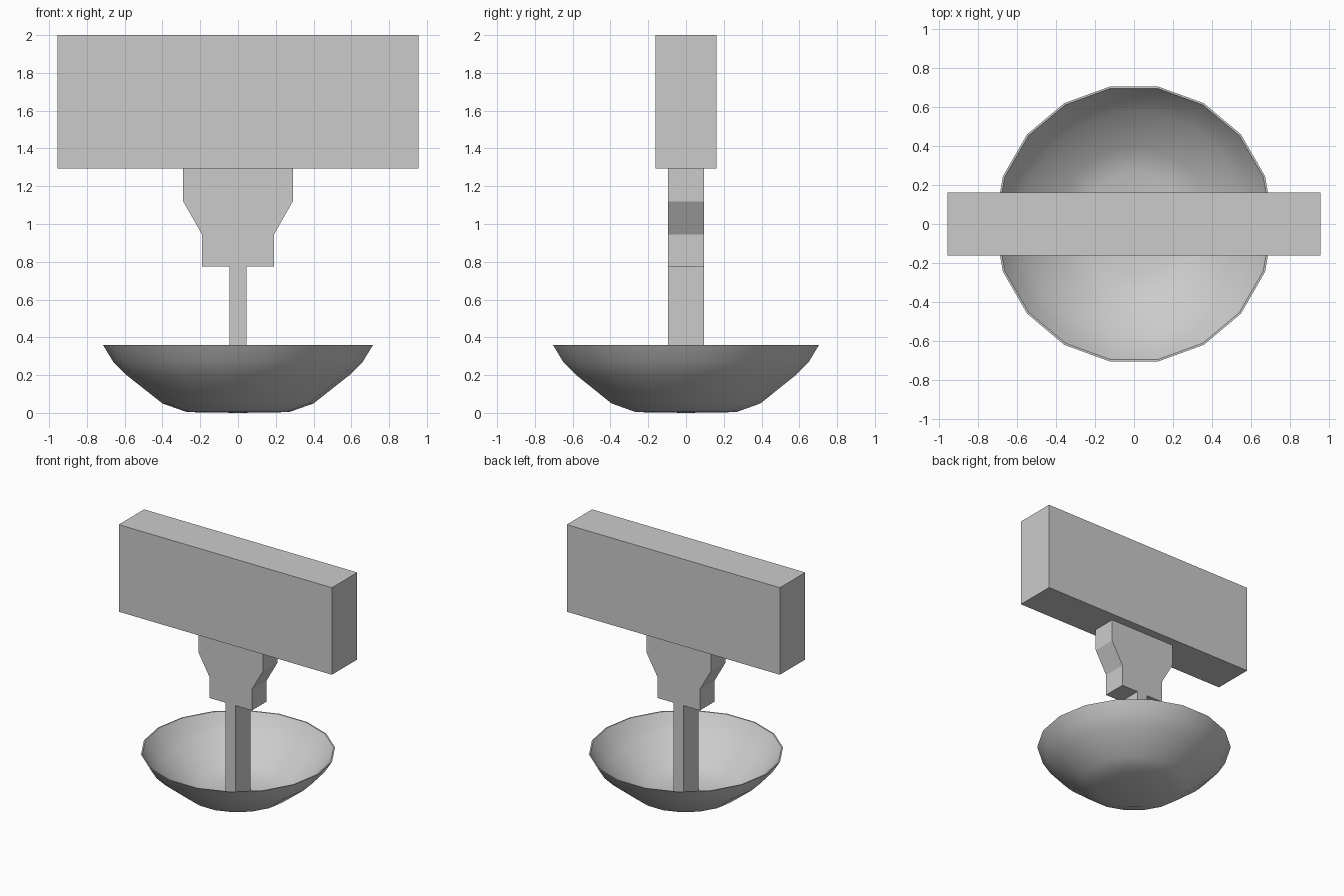
import bpy, bmesh, math

cube = bpy.data.objects.get("Cube")
if cube:
    bpy.data.objects.remove(cube, do_unlink=True)

grey = bpy.data.materials.new("plain grey")
grey.use_nodes = True
colour = (0.6, 0.6, 0.6, 1)
grey.diffuse_color = colour
grey.node_tree.nodes["Principled BSDF"].inputs["Base Color"].default_value = colour


def add_object(name, bm):
    bmesh.ops.recalc_face_normals(bm, faces=bm.faces[:])
    mesh = bpy.data.meshes.new(name)
    bm.to_mesh(mesh)
    bm.free()
    mesh.materials.append(grey)
    obj = bpy.data.objects.new(name, mesh)
    bpy.context.collection.objects.link(obj)
    return obj


def mirrored_plate(name, half_profile, half_depth):
    """Mirror an (x, z) half outline across x = 0 and extrude it along y."""
    outline = half_profile + [(-x, z) for x, z in reversed(half_profile)]
    bm = bmesh.new()
    face = bm.faces.new([bm.verts.new((x, -half_depth, z)) for x, z in outline])
    extruded = bmesh.ops.extrude_face_region(bm, geom=[face])["geom"]
    verts = [v for v in extruded if isinstance(v, bmesh.types.BMVert)]
    bmesh.ops.translate(bm, verts=verts, vec=(0, 2 * half_depth, 0))
    return add_object(name, bm)


# Rectangular sign block
mirrored_plate("sign_block", [(0.955, 1.295), (0.955, 2.0)], 0.162)

# Stem widening into a stepped bracket
mirrored_plate("stem_and_bracket",
               [(0.045, 0.012), (0.045, 0.775), (0.19, 0.775), (0.19, 0.945),
                (0.29, 1.12), (0.29, 1.295)], 0.094)

# Thin faceted bowl: outer wall up to the rim, then back down the inside
profile = [(0, 0), (0.27, 0.004), (0.4, 0.05), (0.59, 0.2), (0.66, 0.27), (0.715, 0.36),
           (0.705, 0.36), (0.65, 0.277), (0.58, 0.208), (0.395, 0.06), (0.265, 0.014), (0, 0.012)]
bm = bmesh.new()
verts = [bm.verts.new((r, 0, z)) for r, z in profile]
edges = [bm.edges.new(pair) for pair in zip(verts, verts[1:])]
bmesh.ops.spin(bm, geom=verts + edges, cent=(0, 0, 0), axis=(0, 0, 1),
               angle=math.tau, steps=18, use_duplicate=False)
bmesh.ops.remove_doubles(bm, verts=bm.verts[:], dist=0.0005)
bowl = add_object("bowl", bm)

bpy.ops.object.select_all(action="DESELECT")
bowl.select_set(True)
bpy.context.view_layer.objects.active = bowl
bpy.ops.object.shade_smooth_by_angle(angle=math.radians(40))
